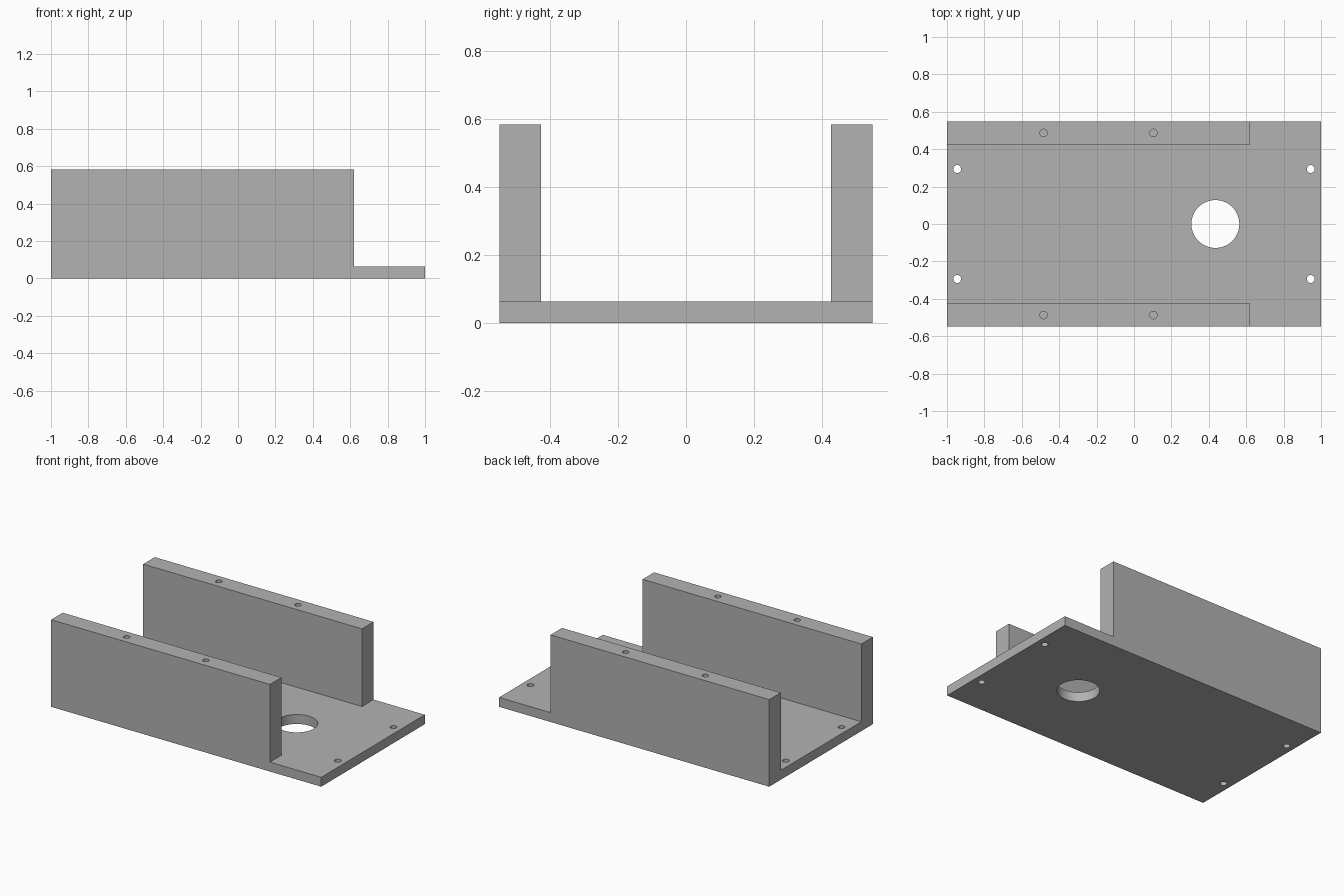
import bpy
import bmesh

if "Cube" in bpy.data.objects:
    bpy.data.objects.remove(bpy.data.objects["Cube"], do_unlink=True)

HALF_Y, WALL_Y, WALL_END = 0.548, 0.426, 0.62
BASE_Z, TOP_Z = 0.063, 0.583

grey = bpy.data.materials.new("plain grey")
grey.use_nodes = True
colour = (0.448, 0.448, 0.448, 1)
grey.diffuse_color = colour
grey.node_tree.nodes["Principled BSDF"].inputs["Base Color"].default_value = colour


def make_object(name, bm):
    mesh = bpy.data.meshes.new(name)
    bmesh.ops.recalc_face_normals(bm, faces=bm.faces)
    bm.to_mesh(mesh)
    bm.free()
    mesh.materials.append(grey)
    obj = bpy.data.objects.new(name, mesh)
    bpy.context.collection.objects.link(obj)
    return obj


# Base plate, scored where the walls stand
bm = bmesh.new()
bmesh.ops.create_cube(bm, size=1)
for v in bm.verts:
    v.co.x *= 2
    v.co.y *= 2 * HALF_Y
    v.co.z = (v.co.z + 0.5) * BASE_Z
for point, normal in (((WALL_END, 0, 0), (1, 0, 0)),
                      ((0, WALL_Y, 0), (0, 1, 0)),
                      ((0, -WALL_Y, 0), (0, 1, 0))):
    bmesh.ops.bisect_plane(bm, geom=bm.verts[:] + bm.edges[:] + bm.faces[:],
                           plane_co=point, plane_no=normal)

# Side walls, pulled up from the plate
bm.normal_update()
footprints = []
for f in bm.faces:
    c = f.calc_center_median()
    if f.normal.z > 0.9 and abs(c.y) > WALL_Y and c.x < WALL_END:
        footprints.append(f)
raised = bmesh.ops.extrude_face_region(bm, geom=footprints)["geom"]
for v in raised:
    if isinstance(v, bmesh.types.BMVert):
        v.co.z = TOP_Z
bmesh.ops.dissolve_limit(bm, angle_limit=0.01, verts=bm.verts, edges=bm.edges)
bracket = make_object("channel_bracket", bm)


def drill(name, x, y, radius, bottom, top, sides):
    """Cut one round vertical hole into the bracket."""
    bm = bmesh.new()
    bmesh.ops.create_cone(bm, cap_ends=True, segments=sides, radius1=radius,
                          radius2=radius, depth=top - bottom)
    bmesh.ops.translate(bm, verts=bm.verts, vec=(x, y, (top + bottom) / 2))
    cutter = make_object(name, bm)
    cutter.hide_render = True
    cut = bracket.modifiers.new(name, "BOOLEAN")
    cut.operation = "DIFFERENCE"
    cut.solver = "EXACT"
    cut.object = cutter
    with bpy.context.temp_override(object=bracket, active_object=bracket):
        bpy.ops.object.modifier_apply(modifier=cut.name)
    bpy.data.objects.remove(cutter, do_unlink=True)


# Large hole and corner holes go through; wall-top holes are blind
drill("cable_hole", 0.435, 0, 0.128, -0.1, 0.2, 64)
for side in (-1, 1):
    for x in (-0.945, 0.945):
        drill("mounting_hole", x, side * 0.294, 0.021, -0.1, 0.2, 32)
    for x in (-0.483, 0.104):
        drill("screw_hole", x, side * 0.487, 0.02, TOP_Z - 0.2, TOP_Z + 0.1, 32)

# Round hole walls shade smoothly, edges stay sharp
bpy.ops.object.select_all(action="DESELECT")
bracket.select_set(True)
bpy.context.view_layer.objects.active = bracket
bpy.ops.object.shade_smooth_by_angle()
